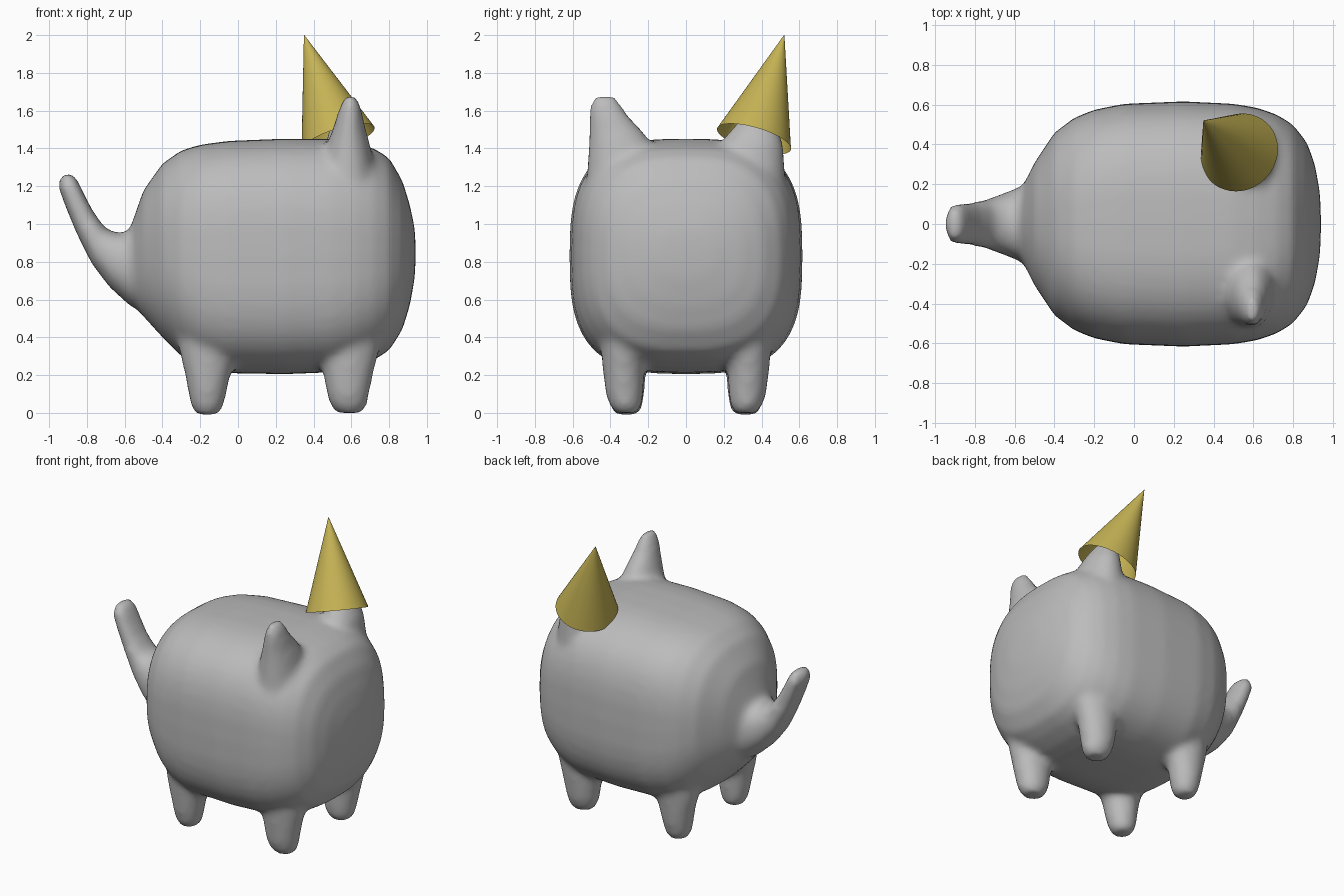
import bpy, bmesh, math
from mathutils import Vector, Matrix

cube = bpy.data.objects.get("Cube")
if cube:
    bpy.data.objects.remove(cube, do_unlink=True)


def material(name, rgb):
    m = bpy.data.materials.new(name)
    m.use_nodes = True
    m.diffuse_color = (*rgb, 1)
    m.node_tree.nodes["Principled BSDF"].inputs["Base Color"].default_value = (*rgb, 1)
    return m


grey = material("soft grey", (0.5, 0.5, 0.5))
gold = material("party yellow", (0.56, 0.45, 0.09))


def ring(centre, u, v, power=2.0, n=48):
    """Points of a superellipse with half-axes u and v."""
    pts = []
    for i in range(n):
        a = 2 * math.pi * i / n
        c, s = math.cos(a), math.sin(a)
        pts.append(Vector(centre)
                   + Vector(u) * math.copysign(abs(c) ** (2 / power), c)
                   + Vector(v) * math.copysign(abs(s) ** (2 / power), s))
    return pts


def loft(bm, rings):
    """Closed skin over a row of rings."""
    loops = [[bm.verts.new(p) for p in r] for r in rings]
    n = len(loops[0])
    for a, b in zip(loops, loops[1:]):
        for i in range(n):
            j = (i + 1) % n
            bm.faces.new((a[i], a[j], b[j], b[i]))
    bm.faces.new(loops[0][::-1])
    bm.faces.new(loops[-1])


def upright(bm, rows):
    """Loft of level ellipses: x, y, z, half-width in x, half-width in y."""
    loft(bm, [ring((x, y, z), (rx, 0, 0), (0, ry, 0)) for x, y, z, rx, ry in rows])


bm = bmesh.new()

# Trunk: x, half-width, bottom, top, squareness
trunk = [(-0.60, 0.10, 0.68, 0.90, 2.0), (-0.56, 0.19, 0.58, 1.01, 2.1),
         (-0.50, 0.31, 0.51, 1.18, 2.3), (-0.40, 0.46, 0.40, 1.32, 2.5),
         (-0.30, 0.535, 0.30, 1.39, 2.7), (-0.20, 0.575, 0.24, 1.42, 2.9),
         (-0.05, 0.605, 0.21, 1.44, 3.0), (0.25, 0.617, 0.205, 1.452, 3.0),
         (0.50, 0.605, 0.215, 1.45, 3.0), (0.62, 0.585, 0.24, 1.43, 2.9),
         (0.72, 0.55, 0.28, 1.40, 2.8), (0.80, 0.50, 0.33, 1.35, 2.7),
         (0.87, 0.41, 0.44, 1.23, 2.6), (0.91, 0.30, 0.57, 1.10, 2.4),
         (0.935, 0.16, 0.71, 0.98, 2.2), (0.94, 0.06, 0.80, 0.90, 2.0)]
loft(bm, [ring((x, 0, (lo + hi) / 2), (0, w, 0), (0, 0, (hi - lo) / 2), p)
          for x, w, lo, hi, p in trunk])

# Tail: lower edge x z, upper edge x z, half-width
tail = [(-0.42, 0.50, -0.42, 1.02, 0.22), (-0.57, 0.565, -0.56, 0.965, 0.19),
        (-0.68, 0.665, -0.63, 0.95, 0.155), (-0.775, 0.79, -0.70, 0.975, 0.125),
        (-0.855, 0.95, -0.765, 1.065, 0.11), (-0.905, 1.07, -0.81, 1.15, 0.107),
        (-0.95, 1.19, -0.845, 1.225, 0.102), (-0.945, 1.245, -0.87, 1.26, 0.075),
        (-0.925, 1.265, -0.895, 1.27, 0.04)]
loft(bm, [ring(((a + c) / 2, 0, (b + d) / 2), (0, w, 0), ((c - a) / 2, 0, (d - b) / 2), 2.3)
          for a, b, c, d, w in tail])

# Four legs, mirrored across the trunk
for s in (-1, 1):
    upright(bm, [(-0.15, s * 0.325, 0.50, 0.18, 0.14), (-0.155, s * 0.325, 0.30, 0.15, 0.12),
                 (-0.16, s * 0.325, 0.20, 0.12, 0.11), (-0.162, s * 0.32, 0.10, 0.10, 0.10),
                 (-0.163, s * 0.315, 0.03, 0.085, 0.085), (-0.163, s * 0.315, -0.01, 0.055, 0.06)])
    upright(bm, [(0.59, s * 0.33, 0.50, 0.19, 0.14), (0.59, s * 0.33, 0.34, 0.16, 0.12),
                 (0.585, s * 0.33, 0.22, 0.135, 0.11), (0.582, s * 0.325, 0.10, 0.112, 0.10),
                 (0.585, s * 0.32, 0.04, 0.097, 0.085), (0.59, s * 0.315, 0.0, 0.07, 0.06)])

# Ears: the right one is tall, the left one tucks under the hat
base = [(0.58, 0.36, 1.20, 0.15, 0.17), (0.585, 0.345, 1.42, 0.115, 0.17),
        (0.588, 0.375, 1.50, 0.088, 0.138)]
upright(bm, [(x, -y, z, rx, ry) for x, y, z, rx, ry in base + [
    (0.592, 0.408, 1.57, 0.07, 0.105), (0.595, 0.425, 1.63, 0.052, 0.083),
    (0.596, 0.43, 1.675, 0.03, 0.055)]])
upright(bm, base[:2] + [(0.57, 0.365, 1.50, 0.088, 0.125), (0.55, 0.385, 1.58, 0.05, 0.08)])

bmesh.ops.recalc_face_normals(bm, faces=bm.faces)
mesh = bpy.data.meshes.new("body")
bm.to_mesh(mesh)
bm.free()
mesh.materials.append(grey)
body = bpy.data.objects.new("body", mesh)
bpy.context.collection.objects.link(body)

# Fuse the parts into one soft skin
fuse = body.modifiers.new("fuse", "REMESH")
fuse.mode = "VOXEL"
fuse.voxel_size = 0.022
fuse.use_smooth_shade = True
soft = body.modifiers.new("soften", "SMOOTH")
soft.factor = 0.5
soft.iterations = 10

# Party hat: open cone tilted over the left ear
foot, tip = Vector((0.53, 0.36, 1.45)), Vector((0.35, 0.52, 2.0))
axis = tip - foot
place = Matrix.Translation((foot + tip) / 2) @ axis.to_track_quat("Z", "Y").to_matrix().to_4x4()
bm = bmesh.new()
bmesh.ops.create_cone(bm, cap_ends=False, segments=64, radius1=0.203, radius2=0.001,
                      depth=axis.length, matrix=place)
for f in bm.faces:
    f.smooth = True
mesh = bpy.data.meshes.new("party_hat")
bm.to_mesh(mesh)
bm.free()
mesh.materials.append(gold)
hat = bpy.data.objects.new("party_hat", mesh)
bpy.context.collection.objects.link(hat)
